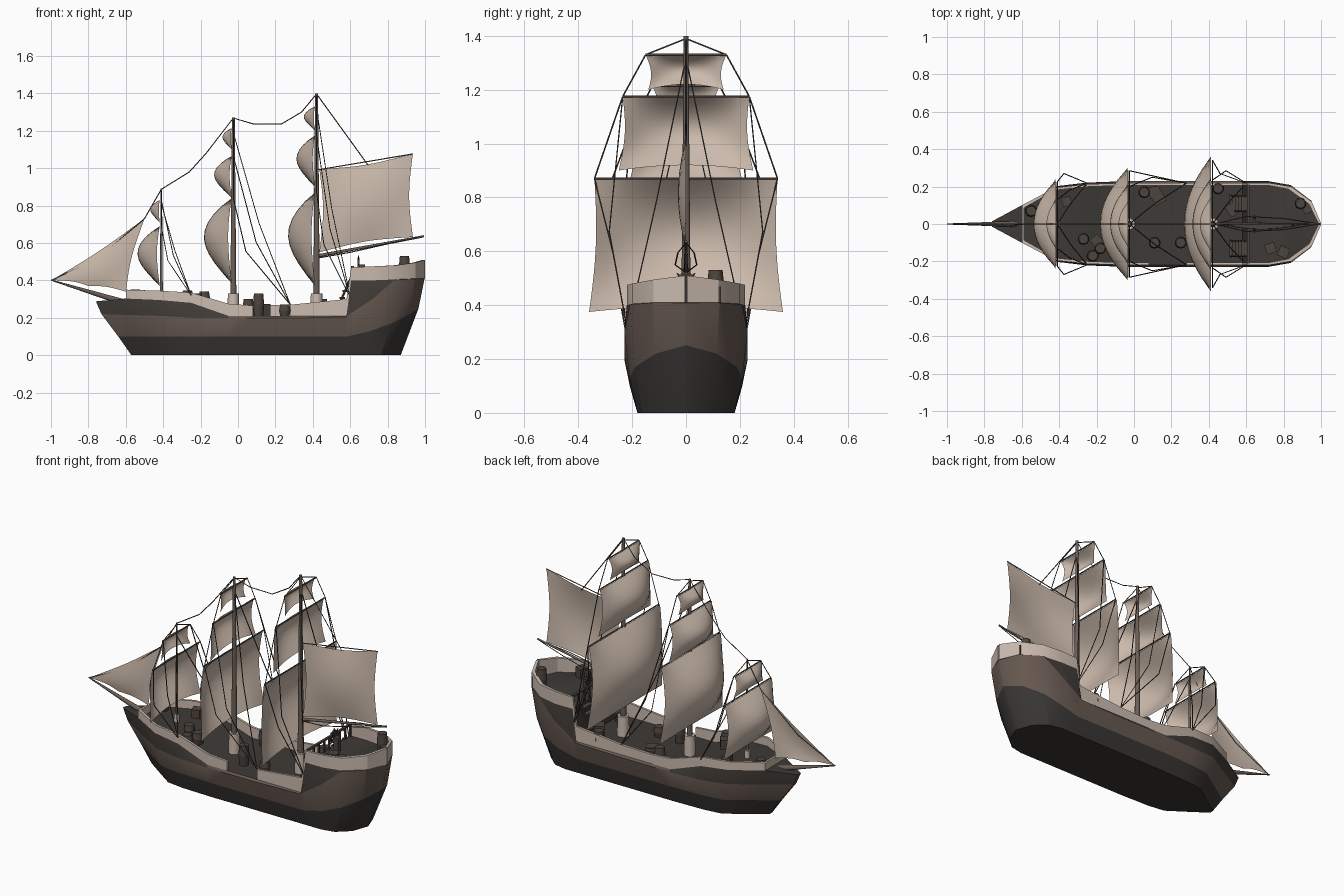
import bpy, bmesh, math
from mathutils import Vector, Matrix

if "Cube" in bpy.data.objects:
    bpy.data.objects.remove(bpy.data.objects["Cube"])


def material(name, r, g, b):
    m = bpy.data.materials.new(name)
    m.diffuse_color = (r, g, b, 1)
    m.use_nodes = True
    m.node_tree.nodes["Principled BSDF"].inputs["Base Color"].default_value = m.diffuse_color
    return m


CANVAS = material("canvas", 0.60, 0.49, 0.41)
RAIL = material("pale_wood", 0.60, 0.50, 0.43)
BROWN = material("hull_brown", 0.135, 0.10, 0.082)
KEEL = material("keel_dark", 0.04, 0.037, 0.034)
DARK = material("dark_plank", 0.055, 0.046, 0.040)
DECK = material("deck_grey", 0.047, 0.042, 0.038)
MAST = material("mast_wood", 0.15, 0.115, 0.095)
ROPE = material("rope", 0.08, 0.07, 0.06)
CARGO = material("cargo_wood", 0.075, 0.058, 0.048)


def finish(name, bm, mats, angle=None, fix=True):
    if fix:
        bmesh.ops.recalc_face_normals(bm, faces=bm.faces)
    me = bpy.data.meshes.new(name)
    bm.to_mesh(me)
    bm.free()
    for m in mats:
        me.materials.append(m)
    if angle:
        me.shade_smooth()
        me.set_sharp_from_angle(angle=math.radians(angle))
    ob = bpy.data.objects.new(name, me)
    bpy.context.collection.objects.link(ob)
    return ob


def rod(name, a, b, r1, r2, mat, n=10):
    a, b = Vector(a), Vector(b)
    d = b - a
    bm = bmesh.new()
    mx = Matrix.Translation((a + b) / 2) @ d.to_track_quat('Z', 'Y').to_matrix().to_4x4()
    bmesh.ops.create_cone(bm, cap_ends=True, segments=n, radius1=r1, radius2=r2,
                          depth=d.length, matrix=mx)
    return finish(name, bm, [mat], 40)


def rope(name, pts):
    cu = bpy.data.curves.new(name, 'CURVE')
    cu.dimensions = '3D'
    cu.bevel_depth = 0.0028
    cu.bevel_resolution = 0
    sp = cu.splines.new('POLY')
    sp.points.add(len(pts) - 1)
    for p, q in zip(sp.points, pts):
        p.co = (*q, 1)
    cu.materials.append(ROPE)
    bpy.context.collection.objects.link(bpy.data.objects.new(name, cu))


# hull stations: x, half width, deck line, rail top
XS = [-.76, -.60, -.42, -.25, -.05, .08, .28, .58, .605, .72, .84, .95, 1.0]
YS = [.014, .10, .195, .213, .22, .22, .22, .22, .22, .22, .20, .12, .004]
Z3 = [.288, .303, .295, .28, .21, .21, .21, .21, .40, .40, .405, .41, .41]
Z4 = [.35, .35, .345, .335, .275, .265, .27, .30, .47, .475, .48, .495, .51]
Z1 = [.10, .10, .10, .10, .10, .10, .10, .10, .105, .13, .17, .22, .25]
Z2 = [.22, .215, .21, .20, .198, .198, .198, .205, .225, .30, .403, .408, .408]
LEVELS = [([0] * 13, .82, -.57, .87), (Z1, .95, -.64, .965),
          (Z2, 1.04, -.73, .997), (Z3, 1.0, -.76, 1.0)]


def station(level, i):
    zs, w, bow, stern = LEVELS[level]
    x = XS[i]
    if x < -.25:
        x = -.25 + (x + .25) * (bow + .25) / -.51
    elif x > .605:
        x = .605 + (x - .605) * (stern - .605) / .395
    return x, YS[i] * w, zs[i]


bm = bmesh.new()
grid = [[[bm.verts.new((x, s * y, z)) for x, y, z in (station(l, i) for i in range(13))]
         for l in range(4)] for s in (-1, 1)]
for s in range(2):
    for l in range(3):
        for i in range(12):
            f = bm.faces.new((grid[s][l][i], grid[s][l][i + 1], grid[s][l + 1][i + 1], grid[s][l + 1][i]))
            patch = l == 2 and (i < 4 or i in (7, 8, 9))
            f.material_index = 2 if patch else (1 if l == 0 else 0)
for i in range(12):                       # bottom and decks
    for l, mi in ((0, 1), (3, 2 if i == 7 else 3)):
        f = bm.faces.new((grid[0][l][i], grid[0][l][i + 1], grid[1][l][i + 1], grid[1][l][i]))
        f.material_index = mi
for i in (0, 12):                         # stem and stern closures
    for l in range(3):
        f = bm.faces.new((grid[0][l][i], grid[1][l][i], grid[1][l + 1][i], grid[0][l + 1][i]))
        f.material_index = 1 if l == 0 else 0
finish("hull", bm, [BROWN, KEEL, DARK, DECK], 28)


# bulwark: thin wall along the deck edge, with a gangway gap on the front side
def wall(name, ids, side):
    bm = bmesh.new()
    rings = []
    for i in ids:
        x, y = XS[i], YS[i] * side
        xi = x + .012 if i == 1 else (x - .014 if i > 9 else x)
        yi = side * max(YS[i] - .014, .002)
        rings.append([bm.verts.new(c) for c in
                      ((x, y, Z3[i]), (x, y, Z4[i]), (xi, yi, Z4[i]), (xi, yi, Z3[i]))])
    for a, b in zip(rings, rings[1:]):
        for k in range(4):
            bm.faces.new((a[k], a[(k + 1) % 4], b[(k + 1) % 4], b[k]))
    bm.faces.new(rings[0])
    bm.faces.new(rings[-1])
    finish(name, bm, [RAIL], 28)


wall("bulwark_far", range(1, 13), 1)
wall("bulwark_near_bow", range(1, 6), -1)
wall("bulwark_near_stern", range(6, 13), -1)


def box(name, c, size, mat, rz=0):
    bm = bmesh.new()
    bmesh.ops.create_cube(bm, size=1, matrix=Matrix.Translation(c) @ Matrix.Rotation(rz, 4, 'Z')
                          @ Matrix.Diagonal((*size, 1)))
    return finish(name, bm, [mat])


box("bow_bulwark", (-.594, 0, .325), (.012, .2, .05), RAIL)

# bowsprit
rod("bowsprit", (-.62, 0, .285), (-1, 0, .402), .017, .003, MAST)


# square sails: x, top z, bottom z, top and bottom half widths, belly depth
def square_sail(name, x, zt, zb, wt, wb, depth):
    bm = bmesh.new()
    n, m = 14, 10
    g = []
    for j in range(m + 1):
        v = j / m
        row = []
        for i in range(n + 1):
            u = 2 * i / n - 1
            w = wt + (wb - wt) * v - .015 * math.sin(math.pi * v)
            belly = math.sin(math.pi * v ** .9) * (.14 + .86 * (1 - u * u))
            z = zt + (zb - zt) * v + .02 * v * (1 - u * u)
            row.append(bm.verts.new((x - .008 - depth * belly - .02 * v * (1 - u * u), u * w, z)))
        g.append(row)
    for j in range(m):
        for i in range(n):
            bm.faces.new((g[j][i], g[j][i + 1], g[j + 1][i + 1], g[j + 1][i]))
    finish(name, bm, [CANVAS], 60)
    rod(name + "_yard", (x, -wt, zt), (x, wt, zt), .004, .004, MAST, 6)


# masts: name, x, foot z, top z, radius, sails, shroud foot x, z
MASTS = [
    ("fore", -.41, .28, .89, .009,
     [(.69, .37, .225, .24, .11), (.83, .71, .13, .14, .04)], -.25, .32),
    ("main", -.025, .21, 1.27, .018,
     [(.84, .385, .285, .30, .14), (1.065, .84, .20, .215, .085), (1.215, 1.10, .125, .12, .04)], .28, .27),
    ("aft", .42, .21, 1.40, .019,
     [(.87, .375, .34, .36, .135), (1.175, .90, .235, .25, .09), (1.33, 1.20, .15, .14, .05)], .60, .31),
]
for name, x, z0, z1, r, sails, fx, fz in MASTS:
    rod(name + "_mast", (x, 0, z0), (x, 0, z1), r, r * .45, MAST)
    rod(name + "_mast_collar", (x, 0, z0), (x, 0, z0 + (.06 if r < .01 else .12)), r * 1.9, r * 1.7, RAIL)
    for k, (zt, zb, wt, wb, d) in enumerate(sails):
        square_sail(f"{name}_sail_{k}", x, zt, zb, wt, wb, d)
    # rigging from yard ends down to the rail
    for s in (-1, 1):
        foot = (fx, s * .218, fz)
        lo, up = sails[0], sails[1]
        rope(name + "_shroud_low", [(x, s * lo[2], lo[0]), (x + (fx - x) * .22, s * .27, (lo[0] + fz) / 2), foot])
        rope(name + "_shroud_high", [(x, s * up[2], up[0]),
                                     (x + (fx - x) * .4, s * (up[2] + .05), up[0] * .42 + fz * .58), foot])
        for a, b in zip(sails, sails[1:]):
            rope(name + "_yard_lift", [(x, s * a[2], a[0]), (x, s * b[2], b[0])])
        rope(name + "_top_lift", [(x, s * sails[-1][2], sails[-1][0]), (x, 0, z1 - .01)])
        rope(name + "_stay", [(x, 0, z1 - .08), (x + (fx - x) * .45, s * .11, z1 * .45 + fz * .5), foot])

# stays between mast tops
rope("top_stay", [(.42, 0, 1.397), (.34, 0, 1.30), (.23, 0, 1.235), (.08, 0, 1.237), (-.025, 0, 1.268),
                  (-.17, 0, 1.08), (-.26, 0, .98), (-.41, 0, .887), (-.50, 0, .73), (-.75, 0, .52), (-.995, 0, .402)])
rope("aft_stay", [(.42, 0, 1.397), (.70, 0, 1.01)])


# fore and aft sails: patch between four corners with hollow edges
def patch_sail(name, a, b, c, d, hollow, belly):
    bm = bmesh.new()
    n = 10
    a, b, c, d = (Vector((p[0], 0, p[1])) for p in (a, b, c, d))
    mid = (a + b + c + d) / 4
    g = []
    for j in range(n + 1):
        v = j / n
        row = []
        for i in range(n + 1):
            u = i / n
            p = (a * (1 - u) + b * u) * (1 - v) + (d * (1 - u) + c * u) * v
            su, sv = math.sin(math.pi * u), math.sin(math.pi * v)
            edge = su * abs(2 * v - 1) + sv * abs(2 * u - 1)
            p = p.lerp(mid, hollow * edge)
            p.y = -belly * su * sv
            row.append(bm.verts.new(p))
        g.append(row)
    for j in range(n):
        for i in range(n):
            bm.faces.new((g[j][i], g[j][i + 1], g[j + 1][i + 1], g[j + 1][i]))
    bmesh.ops.remove_doubles(bm, verts=bm.verts, dist=1e-5)
    finish(name, bm, [CANVAS], 60)


patch_sail("spanker_sail", (.435, .995), (.935, 1.078), (.935, .632), (.435, .55), .08, .03)
patch_sail("jib_sail", (-.995, .402), (-.50, .73), (-.60, .34), (-.80, .37), .10, .012)
rod("spanker_boom", (.42, 0, .53), (.995, 0, .637), .009, .005, MAST)
rod("spanker_gaff", (.42, 0, .99), (.935, 0, 1.076), .003, .003, MAST, 6)
for s in (-1, 1):
    rope("boom_sheet", [(.99, 0, .632), (.80, s * .03, .595), (.60, s * .04, .55), (.43, 0, .52)])

# quarterdeck rail, posts and ladders
for k in range(9):
    box("deck_rail_post", (.612, -.2 + .05 * k, .435), (.01, .01, .07), CARGO)
box("deck_rail", (.612, 0, .472), (.014, .42, .01), CARGO)
for y in (-.13, .11):
    for k in range(5):
        box("stair_step", (.525 + .016 * k, y, .23 + .038 * k), (.028, .08, .01), CARGO)
    for s in (-.04, .04):
        rod("stair_side", (.515, y + s, .215), (.60, y + s, .405), .006, .006, CARGO, 6)

# steering wheel
box("wheel_stand", (.665, 0, .445), (.03, .03, .08), CARGO)
bm = bmesh.new()
ring = []
for i in range(16):
    t = i * math.tau / 16
    ring.append([bm.verts.new((.645 + dx, r * math.cos(t), .485 + r * math.sin(t)))
                 for dx, r in ((-.005, .028), (-.005, .037), (.005, .037), (.005, .028))])
for i in range(16):
    a, b = ring[i], ring[(i + 1) % 16]
    for k in range(4):
        bm.faces.new((a[k], a[(k + 1) % 4], b[(k + 1) % 4], b[k]))
finish("wheel_rim", bm, [CARGO])
for i in range(8):
    t = i * math.tau / 8
    rod("wheel_spoke", (.645, 0, .485), (.645, .048 * math.cos(t), .485 + .048 * math.sin(t)), .004, .003, CARGO, 6)

# barrels: lower and upper tapered halves
for x, y, z, h in [(.055, .17, .21, .09), (.11, -.10, .21, .12), (.25, -.10, .21, .06), (.45, .19, .21, .09),
                   (-.18, -.13, .27, .07), (-.22, -.17, .28, .05), (.89, .11, .41, .12), (-.55, .07, .29, .06),
                   (-.27, -.08, .285, .06)]:
    rod("barrel_low", (x, y, z), (x, y, z + h / 2), .026, .032, CARGO)
    rod("barrel_high", (x, y, z + h / 2), (x, y, z + h), .032, .026, CARGO)
# crates
for x, y, z, s, a in [(.13, .14, .21, .065, .5), (.53, .08, .21, .065, .6), (.73, -.13, .405, .055, .3),
                      (.80, -.15, .405, .055, -.4), (.93, .09, .41, .06, .4), (.11, .17, .21, .06, .2),
                      (-.20, -.09, .265, .055, .7), (-.36, .12, .29, .05, .3)]:
    box("crate", (x, y, z + s / 2), (s, s, s), CARGO, a)
